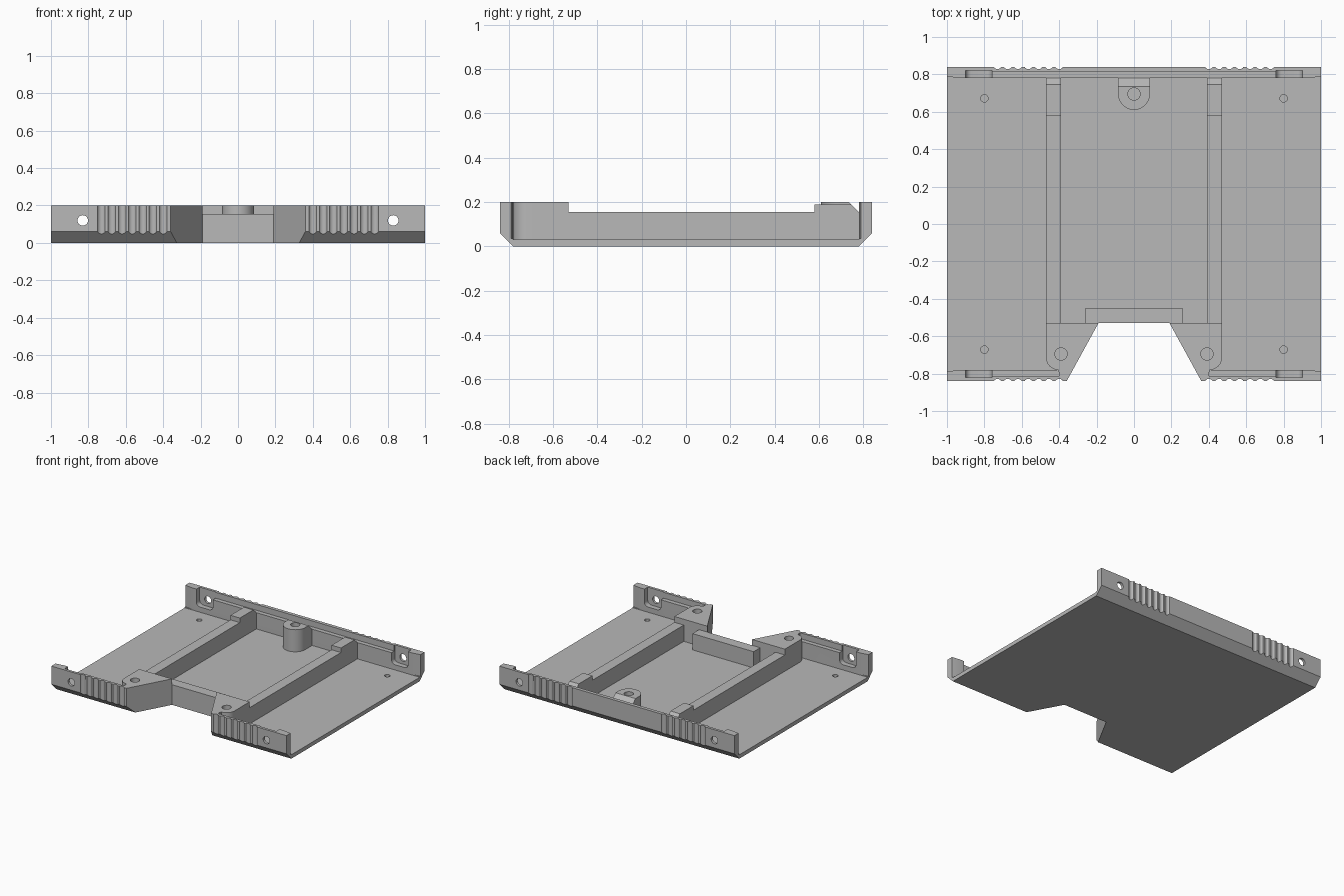
import bpy, bmesh, math
from mathutils import Vector

old = bpy.data.objects.get("Cube")
if old:
    bpy.data.objects.remove(old)

grey = bpy.data.materials.new("plain grey")
grey.use_nodes = True
COLOUR = (0.48, 0.48, 0.48, 1)
grey.diffuse_color = COLOUR
grey.node_tree.nodes["Principled BSDF"].inputs["Base Color"].default_value = COLOUR


def prism(name, outline, axis, lo, hi, flip_x=1, flip_y=1):
    """Extrude a 2D outline along one axis; the outline uses the other two axes in order."""
    i = "xyz".index(axis)

    def place(p, depth):
        c = list(p)
        c.insert(i, depth)
        return Vector((c[0] * flip_x, c[1] * flip_y, c[2]))

    bm = bmesh.new()
    base = bm.faces.new([bm.verts.new(place(p, lo)) for p in outline])
    top = bmesh.ops.extrude_face_region(bm, geom=[base])["geom"]
    shift = place((0, 0), hi) - place((0, 0), lo)
    bmesh.ops.translate(bm, vec=shift, verts=[v for v in top if isinstance(v, bmesh.types.BMVert)])
    bmesh.ops.recalc_face_normals(bm, faces=bm.faces)
    mesh = bpy.data.meshes.new(name)
    bm.to_mesh(mesh)
    bm.free()
    mesh.materials.append(grey)
    obj = bpy.data.objects.new(name, mesh)
    bpy.context.collection.objects.link(obj)
    return obj


def arc(cx, cy, r, start, end, n):
    steps = [math.radians(start + (end - start) * k / n) for k in range(n + 1)]
    return [(cx + r * math.cos(a), cy + r * math.sin(a)) for a in steps]


def circle(cx, cy, r, n=24):
    return arc(cx, cy, r, 0, 360, n)[:-1]


def rect(x0, y0, x1, y1):
    return [(x0, y0), (x1, y0), (x1, y1), (x0, y1)]


def cut(obj, *args, **kw):
    """Subtract a prism from an object and discard the cutter."""
    cutter = prism("cutter", *args, **kw)
    cutter.hide_render = True
    mod = obj.modifiers.new("cut", 'BOOLEAN')
    mod.operation = 'DIFFERENCE'
    mod.solver = 'EXACT'
    mod.object = cutter
    bpy.context.view_layer.objects.active = obj
    bpy.ops.object.modifier_apply(modifier=mod.name)
    bpy.data.objects.remove(cutter)


TOP, RAIL, FLOOR = 0.2, 0.155, 0.03
OUT, IN = 0.84, 0.78
CLEAR = 0.3

# Tray: floor and two long walls with chamfered undersides
half = [(IN, 0), (OUT, 0.06), (OUT, TOP), (IN, TOP), (IN, FLOOR)]
tray = prism("tray", half + [(-y, z) for y, z in reversed(half)], 'x', -1, 1)

# Tapered notch in the front edge
slope = 0.17 / 0.31
notch = [(-0.19, -0.53), (0.19, -0.53), (0.19 + slope * 0.4, -0.93), (-0.19 - slope * 0.4, -0.93)]
cut(tray, notch, 'z', -0.1, CLEAR)

# Lowered inner ledges along the walls
cut(tray, rect(-0.9, 0.74, 0.9, 0.813), 'z', RAIL, CLEAR)
for sx in (1, -1):
    cut(tray, rect(0.4, -0.813, 0.9, -0.74), 'z', RAIL, CLEAR, flip_x=sx)

# Corner recesses, screw holes, end tapers and grip grooves
recess = arc(0.79, 0.1, 0.03, 180, 270, 6) + arc(0.87, 0.1, 0.03, 270, 360, 6) + [(0.9, CLEAR), (0.76, CLEAR)]
taper = [(0.94, IN), (1.02, 0.793), (1.02, 0.75), (0.94, 0.75)]
for sx in (1, -1):
    for sy in (1, -1):
        flip = dict(flip_x=sx, flip_y=sy)
        cut(tray, recess, 'y', 0.74, 0.82, **flip)
        cut(tray, circle(0.83, 0.12, 0.028), 'y', 0.75, 0.9, **flip)
        cut(tray, circle(0.8, 0.672, 0.02), 'z', 0.008, 0.1, **flip)
        cut(tray, taper, 'z', FLOOR + 0.005, CLEAR, **flip)
        for k in range(7):
            cut(tray, circle(0.4 + 0.055 * k, OUT + 0.011, 0.023), 'z', -0.1, CLEAR, **flip)

# Paired rails with raised rear pads, and front corner posts
rail = [(-0.54, 0.02), (0.785, 0.02), (0.785, RAIL), (IN, RAIL), (0.745, 0.19),
        (0.58, 0.19), (0.58, RAIL), (-0.54, RAIL)]
post = [(0.15, -0.53), (0.47, -0.53)] + arc(0.405, -0.715, 0.065, 0, -90, 8) + [(0.4, -0.8), (0.25, -0.8)]
parts = [tray]
for side, sx in (("left", 1), ("right", -1)):
    parts.append(prism(side + "_rail", rail, 'x', 0.39, 0.47, flip_x=sx))
    corner = prism(side + "_front_post", post, 'z', 0.02, TOP, flip_x=sx)
    cut(corner, notch, 'z', -0.1, CLEAR)
    cut(corner, circle(0.39, -0.695, 0.033), 'z', 0.06, CLEAR, flip_x=sx)
    parts.append(corner)

# Bar behind the notch
parts.append(prism("front_bar", rect(-0.26, -0.53, 0.26, -0.45), 'z', 0.02, RAIL))

# Rear screw boss with a sloped back
boss = prism("rear_boss", [(0.085, 0.785)] + arc(0, 0.695, 0.085, 0, -180, 20) + [(-0.085, 0.785)], 'z', 0.02, TOP)
cut(boss, [(0.725, 0.21), (IN, RAIL), (0.82, RAIL), (0.82, 0.21)], 'x', -0.2, 0.2)
cut(boss, circle(0, 0.695, 0.033), 'z', 0.06, CLEAR)
parts.append(boss)

# Smooth the round surfaces, keep edges crisp
bpy.ops.object.select_all(action='DESELECT')
for p in parts:
    p.select_set(True)
bpy.context.view_layer.objects.active = tray
bpy.ops.object.shade_smooth_by_angle(angle=math.radians(30))
